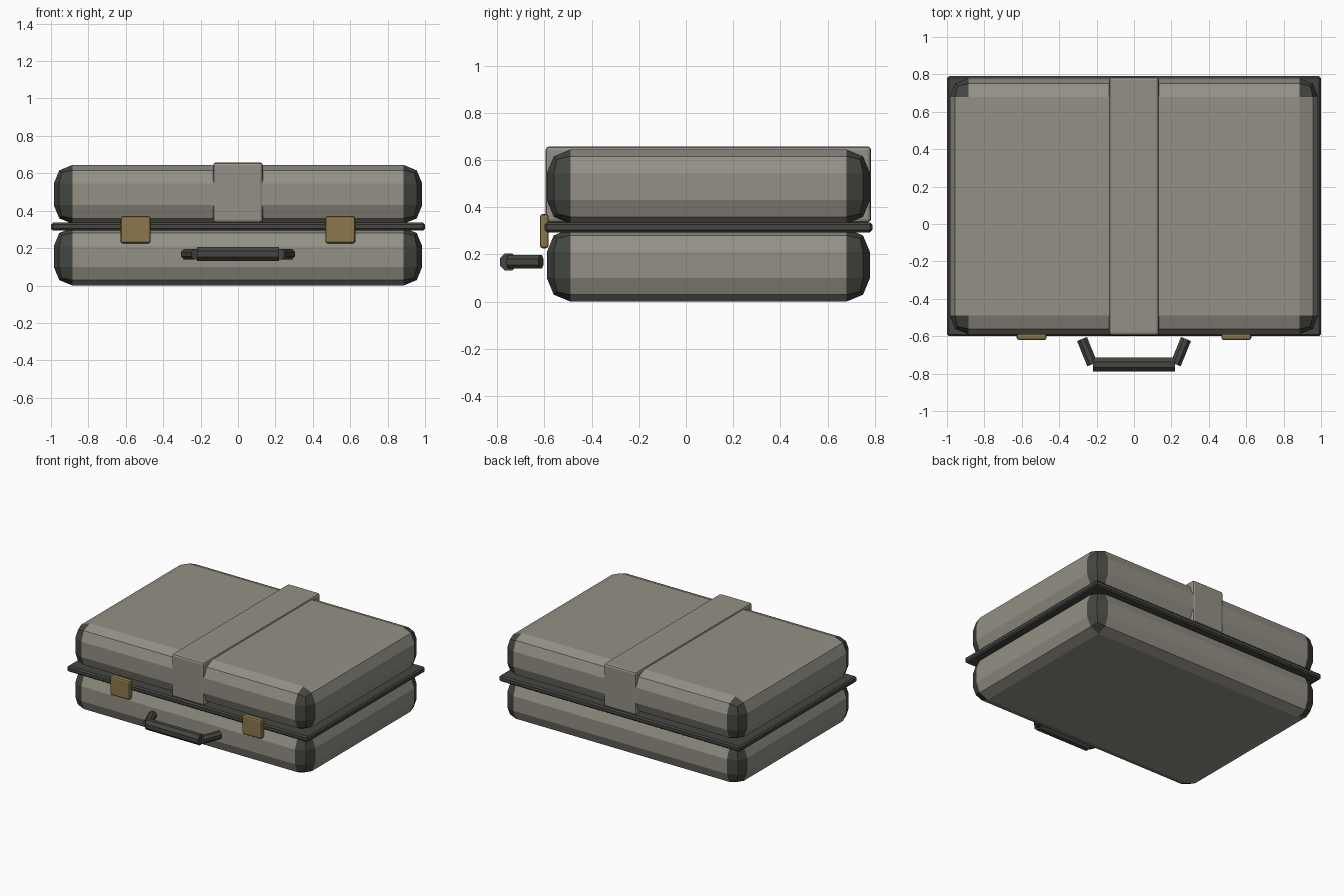
import bpy, bmesh, math
from mathutils import Vector

if "Cube" in bpy.data.objects:
    bpy.data.objects.remove(bpy.data.objects["Cube"])

CY = 0.095  # centre of the case in y (the handle sticks out in front)


def material(name, rgb):
    m = bpy.data.materials.new(name)
    m.diffuse_color = (*rgb, 1)
    m.use_nodes = True
    m.node_tree.nodes["Principled BSDF"].inputs["Base Color"].default_value = m.diffuse_color
    return m


GREY = material("warm grey shell", (0.296, 0.279, 0.238))
DARK = material("dark trim", (0.058, 0.061, 0.051))
BRASS = material("dull brass", (0.262, 0.188, 0.069))


def finish(name, bm, mats):
    me = bpy.data.meshes.new(name)
    bm.to_mesh(me)
    bm.free()
    for m in mats:
        me.materials.append(m)
    ob = bpy.data.objects.new(name, me)
    bpy.context.collection.objects.link(ob)
    return ob


def box(name, lo, hi, bevel, segments, mats, dark_corners=False):
    lo, hi = Vector(lo), Vector(hi)
    c, size = (lo + hi) / 2, hi - lo
    bm = bmesh.new()
    bmesh.ops.create_cube(bm, size=1)
    bmesh.ops.scale(bm, vec=size, verts=bm.verts)
    bmesh.ops.bevel(bm, geom=bm.edges[:], offset=bevel, segments=segments,
                    profile=0.5, affect='EDGES')
    # corner guards: faces lying on the rounded vertical edges
    if dark_corners:
        for f in bm.faces:
            p = f.calc_center_median()
            if abs(p.x) > size.x / 2 - bevel and abs(p.y) > size.y / 2 - bevel:
                f.material_index = 1
    bmesh.ops.translate(bm, vec=c, verts=bm.verts)
    return finish(name, bm, mats)


def rod(name, a, b, r, mat):
    a, b = Vector(a), Vector(b)
    d = b - a
    bm = bmesh.new()
    bmesh.ops.create_cone(bm, cap_ends=True, segments=8, radius1=r, radius2=r, depth=d.length)
    # turn a flat side to face up, then lay the rod along its horizontal direction
    for v in bm.verts:
        x, y, z = v.co
        t = math.pi / 8
        x, y = x * math.cos(t) - y * math.sin(t), x * math.sin(t) + y * math.cos(t)
        along = d.normalized()
        side = Vector((0, 0, 1)).cross(along)
        v.co = (a + b) / 2 + along * z + side * x + Vector((0, 0, y))
    bmesh.ops.recalc_face_normals(bm, faces=bm.faces)
    return finish(name, bm, [mat])


# two shells with dark corner guards
for name, z0, z1 in (("lower_shell", 0, 0.31), ("upper_shell", 0.33, 0.645)):
    box(name, (-0.985, CY - 0.685, z0), (0.985, CY + 0.685, z1), 0.1, 2, [GREY, DARK], True)

# rim between the shells
box("rim", (-1, CY - 0.695, 0.294), (1, CY + 0.695, 0.336), 0.01, 1, [DARK])

# wide strap over the lid
box("strap", (-0.133, CY - 0.69, 0.336), (0.133, CY + 0.69, 0.658), 0.015, 2, [GREY])

# latches
for side, x in (("left", -0.547), ("right", 0.547)):
    box(side + "_latch", (x - 0.08, -0.62, 0.226), (x + 0.08, -0.582, 0.371), 0.012, 2, [BRASS])

# handle: grip and two splayed arms
rod("handle_grip", (-0.22, -0.752, 0.168), (0.22, -0.752, 0.168), 0.04, DARK)
for side, s in (("left", -1), ("right", 1)):
    rod(side + "_handle_arm", (s * 0.223, -0.75, 0.168), (s * 0.278, -0.615, 0.168), 0.031, DARK)
